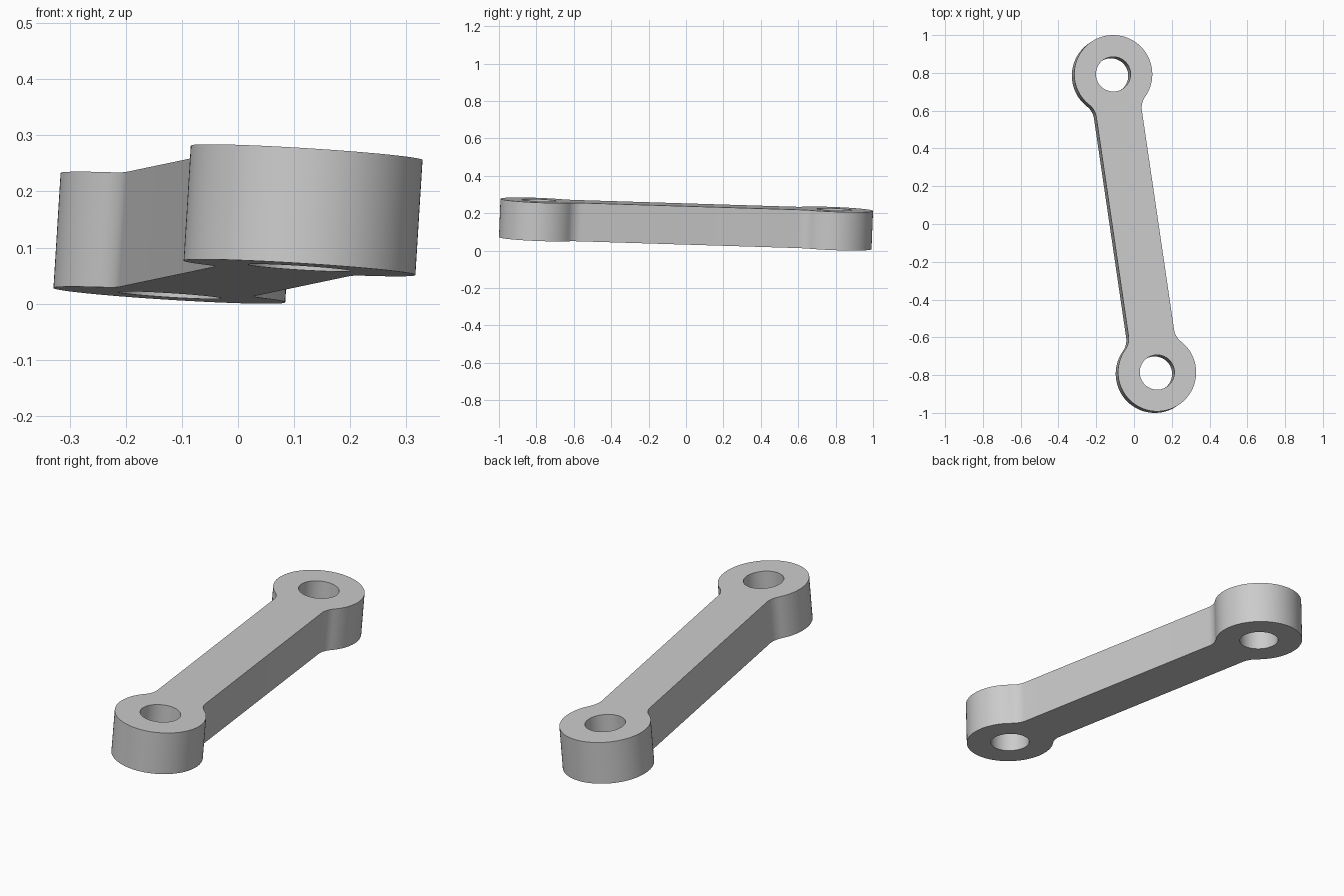
import bpy
import bmesh
from math import sin, cos, pi, atan2, sqrt, radians
from mathutils import Matrix, Vector

cube = bpy.data.objects.get("Cube")
if cube:
    bpy.data.objects.remove(cube, do_unlink=True)

HALF_SPAN = 0.798    # middle of the bar to an eye centre
BOSS_R = 0.207
HOLE_R = 0.092
BAR_HALF = 0.122     # half width of the bar
FILLET_R = 0.1
THICK = 0.2055


def arc(cx, cy, r, start, end, steps):
    return [(cx + r * cos(start + (end - start) * i / steps),
             cy + r * sin(start + (end - start) * i / steps)) for i in range(steps + 1)]


def link_outline():
    # One quarter: concave fillet, then the round eye; the rest is mirrored
    fillet_y = BAR_HALF + FILLET_R
    fillet_x = HALF_SPAN - sqrt((BOSS_R + FILLET_R) ** 2 - fillet_y ** 2)
    meet = atan2(-fillet_y, HALF_SPAN - fillet_x)
    quarter = arc(fillet_x, fillet_y, FILLET_R, -pi / 2, meet, 10)
    quarter += arc(HALF_SPAN, 0, BOSS_R, meet + pi, 0, 40)[1:]
    end = quarter + [(x, -y) for x, y in reversed(quarter[:-1])]
    return end + [(-x, -y) for x, y in end]


def add_loop(bm, points):
    verts = [bm.verts.new((x, y, -THICK / 2)) for x, y in points]
    return [bm.edges.new((v, verts[(i + 1) % len(verts)])) for i, v in enumerate(verts)]


# Flat plate with two holes, extruded to full thickness
bm = bmesh.new()
edges = add_loop(bm, link_outline())
for side in (-1, 1):
    edges += add_loop(bm, arc(side * HALF_SPAN, 0, HOLE_R, 0, 2 * pi, 64)[:-1])
bmesh.ops.triangle_fill(bm, edges=edges, use_beauty=True, normal=(0, 0, 1))
plate = bmesh.ops.extrude_face_region(bm, geom=bm.faces[:], use_keep_orig=True)
top = [g for g in plate["geom"] if isinstance(g, bmesh.types.BMVert)]
bmesh.ops.translate(bm, verts=top, vec=(0, 0, THICK))
bmesh.ops.recalc_face_normals(bm, faces=bm.faces[:])
mesh = bpy.data.meshes.new("connecting_link")
bm.to_mesh(mesh)
bm.free()

link = bpy.data.objects.new("connecting_link", mesh)
bpy.context.collection.objects.link(link)

# Slightly tilted resting pose
up = Vector((0.062, 0.04, 1)).normalized()
along = Vector((0.116, -0.789, 0.0244))
along = (along - up * along.dot(up)).normalized()
across = up.cross(along)
pose = Matrix((along, across, up)).transposed().to_4x4()
link.matrix_world = Matrix.Translation((0, 0, 0.142)) @ pose

# Plain grey
grey = bpy.data.materials.new("light_grey")
grey.use_nodes = True
colour = (0.6, 0.6, 0.6, 1)
grey.diffuse_color = colour
grey.node_tree.nodes["Principled BSDF"].inputs["Base Color"].default_value = colour
mesh.materials.append(grey)

bpy.ops.object.select_all(action="DESELECT")
link.select_set(True)
bpy.context.view_layer.objects.active = link
bpy.ops.object.shade_smooth_by_angle(angle=radians(30))
